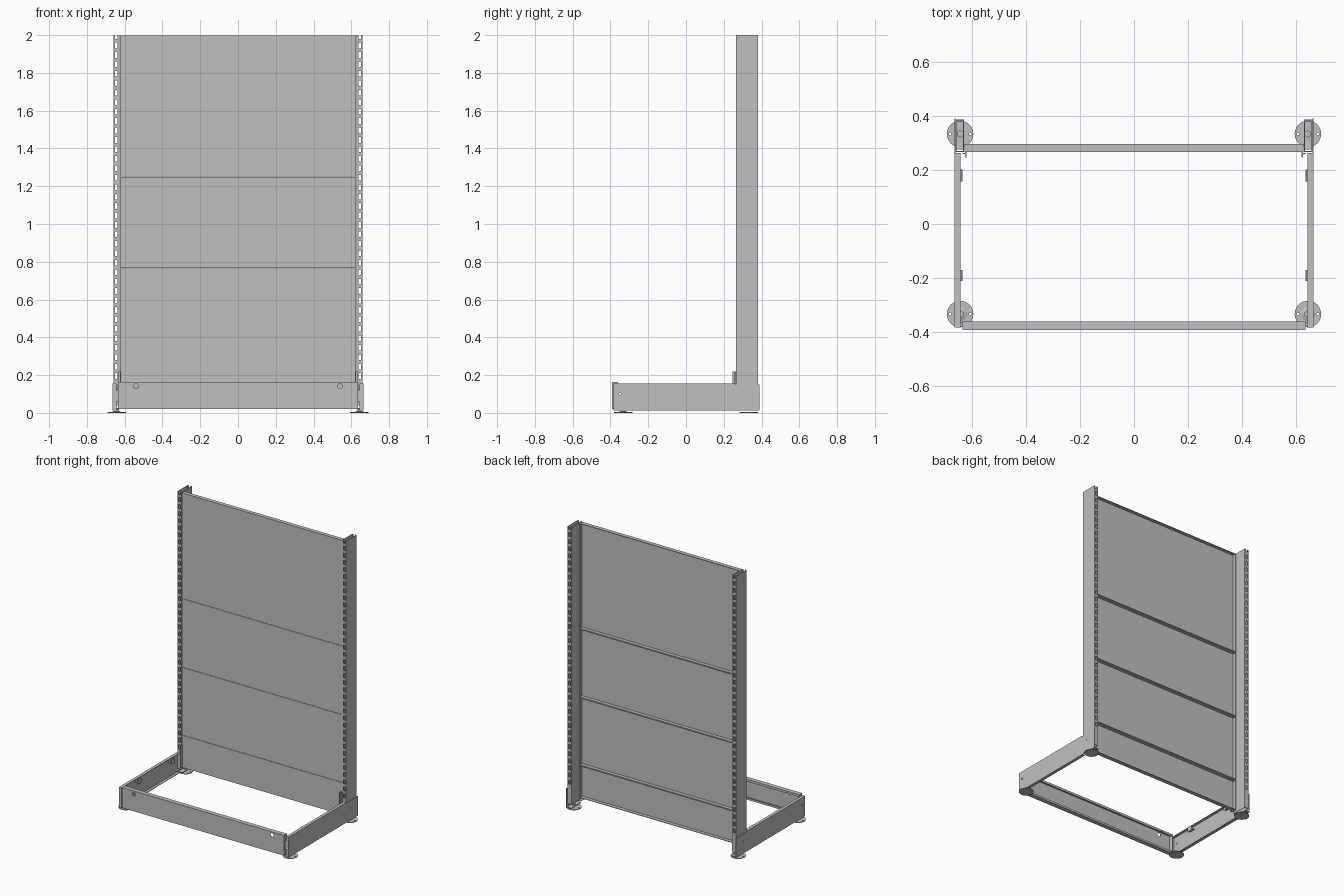
import bpy, bmesh, math
from mathutils import Matrix, Vector

cube = bpy.data.objects.get("Cube")
if cube:
    bpy.data.objects.remove(cube, do_unlink=True)

steel = bpy.data.materials.new("grey steel")
steel.use_nodes = True
colour = (0.53, 0.53, 0.53, 1)
steel.diffuse_color = colour
steel.node_tree.nodes["Principled BSDF"].inputs["Base Color"].default_value = colour

T = 0.004  # sheet thickness


def box(bm, x, y, z):
    """Add a box given (low, high) ranges on each axis."""
    lo, hi = zip(x, y, z)
    size = [b - a for a, b in zip(lo, hi)]
    mid = [(a + b) / 2 for a, b in zip(lo, hi)]
    bmesh.ops.create_cube(bm, size=1, matrix=Matrix.Translation(mid) @ Matrix.Diagonal((*size, 1)))


def cylinder(bm, centre, radius, depth, sides=32, axis="Z", top=None):
    turn = Matrix.Identity(4)
    if axis != "Z":
        turn = Matrix.Rotation(math.pi / 2, 4, "X" if axis == "Y" else "Y")
    bmesh.ops.create_cone(bm, cap_ends=True, segments=sides, radius1=radius,
                          radius2=radius if top is None else top, depth=depth,
                          matrix=Matrix.Translation(Vector(centre)) @ turn)


def finish(bm, name, mirrored=False, smooth=False):
    """Turn the mesh into an object, with a mirrored copy on the other side if asked."""
    mesh = bpy.data.meshes.new(name)
    bm.to_mesh(mesh)
    bm.free()
    mesh.materials.append(steel)
    obj = bpy.data.objects.new(name, mesh)
    bpy.context.collection.objects.link(obj)
    if mirrored:
        obj.modifiers.new("other side", "MIRROR")
    if smooth:
        bpy.ops.object.select_all(action="DESELECT")
        obj.select_set(True)
        bpy.context.view_layer.objects.active = obj
        bpy.ops.object.shade_smooth_by_angle(angle=math.radians(30))
    return obj


def drill(obj, name, holes, axis, radius, depth):
    """Cut round holes through a part with a hidden cutter."""
    bm = bmesh.new()
    for centre in holes:
        cylinder(bm, centre, radius, depth, 20, axis)
    cutter = finish(bm, name)
    cutter.hide_render = True
    cutter.hide_viewport = True
    cut = obj.modifiers.new("holes", "BOOLEAN")
    cut.operation = "DIFFERENCE"
    cut.object = cutter
    obj.modifiers.move(len(obj.modifiers) - 1, 0)


# Uprights: hollow tubes, slotted front and back
XI, XO, YF, YB = 0.628, 0.660, 0.266, 0.382
PITCH, SLOT = 0.05, 0.03
bm = bmesh.new()
for x in ((XI, XI + T), (XO - T, XO)):
    box(bm, x, (YF, YB), (0.04, 2))
for y in ((YF, YF + T), (YB - T, YB)):
    box(bm, (XI + T, XI + 0.010), y, (0.04, 2))
    box(bm, (XO - 0.010, XO - T), y, (0.04, 2))
    box(bm, (XI + 0.010, XO - 0.010), y, (0.04, 0.18))
    z = 0.18 + SLOT
    while z < 1.99:
        box(bm, (XI + 0.010, XO - 0.010), y, (z, min(z + PITCH - SLOT, 2)))
        z += PITCH
finish(bm, "uprights", mirrored=True)

# Back panels: shallow trays with folded rims facing backward
levels = [0.055, 0.285, 0.765, 1.25, 1.998]
for number, (low, high) in enumerate(zip(levels, levels[1:]), 1):
    low, high = low + 0.001, high - 0.001
    bm = bmesh.new()
    w, y0, y1 = 0.626, 0.267, 0.295
    box(bm, (-w, w), (y0, y0 + T), (low, high))
    for z in (low, high - T):
        box(bm, (-w, w), (y0 + T, y1), (z, z + T))
    for x in (-w, w - T):
        box(bm, (x, x + T), (y0 + T, y1), (low + T, high - T))
    finish(bm, f"back_panel_{number}")

# Base arms: side plates with folded top and bottom edges and a front flange
bm = bmesh.new()
A0, A1 = 0.642, 0.664
box(bm, (A1 - T, A1), (-0.383, 0.262), (0.012, 0.155))
for z in (0.012, 0.155 - T):
    box(bm, (A0, A1 - T), (-0.383, 0.262), (z, z + T))
box(bm, (A0, A1 - T), (-0.383, -0.383 + T), (0.016, 0.151))
arms = finish(bm, "base_arms", mirrored=True)
drill(arms, "arm_hole_cutter", [(A1, -0.35, 0.1)], "X", 0.006, 0.02)

# Sockets wrapping the foot of each upright
bm = bmesh.new()
box(bm, (A1 - T, A1), (0.262, 0.390), (0.012, 0.150))
box(bm, (0.624, A1 - T), (0.390 - T, 0.390), (0.012, 0.150))
box(bm, (0.624, 0.628), (0.300, 0.390 - T), (0.012, 0.150))
box(bm, (0.628, A1 - T), (0.275, 0.390 - T), (0.012, 0.016))
sockets = finish(bm, "upright_sockets", mirrored=True)
drill(sockets, "socket_hole_cutter", [(A1, 0.31, 0.1)], "X", 0.006, 0.02)

# Narrow hooks joining the arms to the uprights
bm = bmesh.new()
box(bm, (0.620, 0.624), (0.245, 0.267), (0.06, 0.22))
box(bm, (0.624, 0.634), (0.258, 0.262), (0.06, 0.22))
finish(bm, "upright_hooks", mirrored=True)

# Clips on the inner side of the arms
bm = bmesh.new()
for y, size in ((0.18, 0.022), (-0.19, 0.020)):
    box(bm, (0.634, 0.638), (y - size, y + size), (0.115, 0.150))
    box(bm, (0.638, A1 - T), (y - size, y + size), (0.125, 0.129))
finish(bm, "arm_clips", mirrored=True)

# Front plinth: a folded channel with two round holes
bm = bmesh.new()
P = 0.634
box(bm, (-P, P), (-0.392, -0.388), (0.020, 0.164))
box(bm, (-P, P), (-0.388, -0.360), (0.160, 0.164))
box(bm, (-P, P), (-0.388, -0.360), (0.020, 0.024))
box(bm, (-P, P), (-0.364, -0.360), (0.148, 0.160))
box(bm, (-P, P), (-0.364, -0.360), (0.024, 0.034))
plinth = finish(bm, "front_plinth")
drill(plinth, "plinth_hole_cutter", [(s * 0.54, -0.375, 0.141) for s in (-1, 1)], "Y", 0.013, 0.06)

# End tabs of the plinth
bm = bmesh.new()
box(bm, (0.630, 0.634), (-0.388, -0.360), (0.024, 0.160))
box(bm, (0.634, 0.642), (-0.380, -0.365), (0.060, 0.120))
finish(bm, "plinth_tabs", mirrored=True)

# Levelling feet: disc, hexagon nut and threaded stem
bm = bmesh.new()
for y in (-0.333, 0.333):
    cylinder(bm, (0.643, y, 0.002), 0.049, 0.004, 40)
    cylinder(bm, (0.643, y, 0.007), 0.026, 0.006, 32, top=0.014)
    cylinder(bm, (0.643, y, 0.021), 0.014, 0.010, 6)
    cylinder(bm, (0.643, y, 0.030), 0.007, 0.050, 16)
feet = finish(bm, "levelling_feet", mirrored=True, smooth=True)
drill(feet, "foot_hole_cutter",
      [(0.643 + s * 0.037, y, 0) for s in (-1, 1) for y in (-0.333, 0.333)], "Z", 0.005, 0.03)
